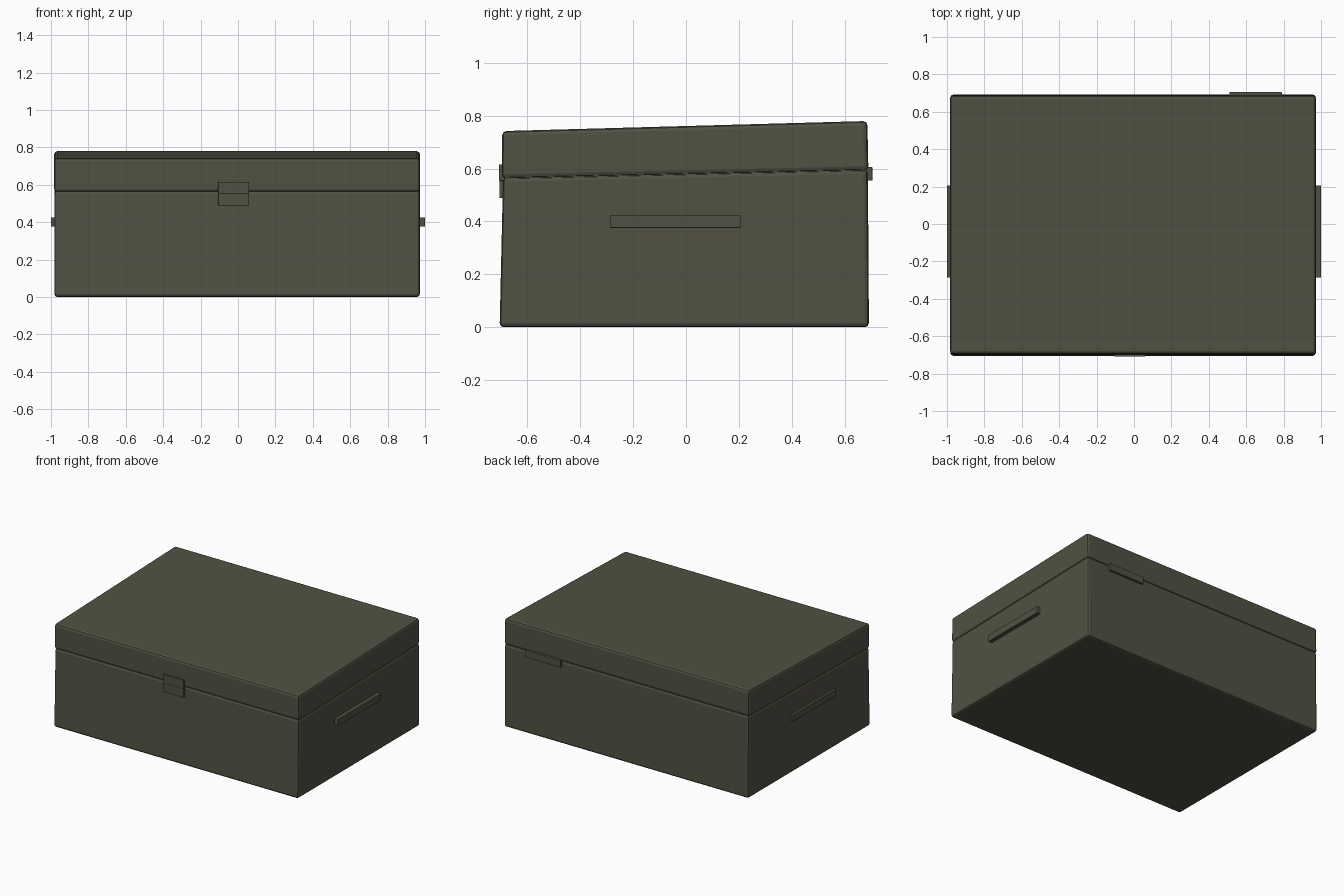
import bpy, bmesh

if "Cube" in bpy.data.objects:
    bpy.data.objects.remove(bpy.data.objects["Cube"])

olive = bpy.data.materials.new("dark_olive")
olive.diffuse_color = (0.083, 0.082, 0.056, 1)
olive.use_nodes = True
olive.node_tree.nodes["Principled BSDF"].inputs["Base Color"].default_value = olive.diffuse_color


def block(name, x, bottom, top, bevel):
    """Six-sided block; bottom and top give (front y, front z, back y, back z)."""
    bm = bmesh.new()
    rings = []
    for fy, fz, by, bz in (bottom, top):
        rings.append([bm.verts.new(p) for p in (
            (x[0], fy, fz), (x[1], fy, fz), (x[1], by, bz), (x[0], by, bz))])
    low, high = rings
    bm.faces.new(low[::-1])
    bm.faces.new(high)
    for i in range(4):
        j = (i + 1) % 4
        bm.faces.new((low[i], low[j], high[j], high[i]))
    mesh = bpy.data.meshes.new(name)
    bm.to_mesh(mesh)
    bm.free()
    obj = bpy.data.objects.new(name, mesh)
    bpy.context.collection.objects.link(obj)
    mesh.materials.append(olive)
    if bevel:
        mod = obj.modifiers.new("edge_bevel", 'BEVEL')
        mod.width = bevel
        mod.segments = 2
        mod.limit_method = 'NONE'
    return obj


def plate(name, x, y, z, bevel=0.002):
    return block(name, x, (y[0], z[0], y[1], z[0]), (y[0], z[1], y[1], z[1]), bevel)


# Case body, front wall leaning back slightly, rim rising to the rear
block("case_body", (-0.982, 0.972),
      (-0.705, 0.0, 0.692, 0.0), (-0.692, 0.566, 0.688, 0.597), 0.016)

# Tilted lid
block("case_lid", (-0.983, 0.973),
      (-0.697, 0.562, 0.690, 0.593), (-0.695, 0.742, 0.686, 0.780), 0.016)

# Filler behind the seam so the groove stays shallow
block("seam_core", (-0.975, 0.965),
      (-0.686, 0.52, 0.681, 0.55), (-0.686, 0.61, 0.681, 0.64), 0)

# Front latch in two halves
plate("latch_upper", (-0.106, 0.06), (-0.708, -0.67), (0.554, 0.616))
plate("latch_lower", (-0.106, 0.06), (-0.706, -0.67), (0.489, 0.553))

# Rear hinge
plate("rear_hinge", (0.51, 0.79), (0.66, 0.705), (0.555, 0.606))

# Side handles
for side, x in (("left", (-1.0, -0.95)), ("right", (0.95, 1.0))):
    plate(side + "_handle", x, (-0.286, 0.206), (0.376, 0.425))
